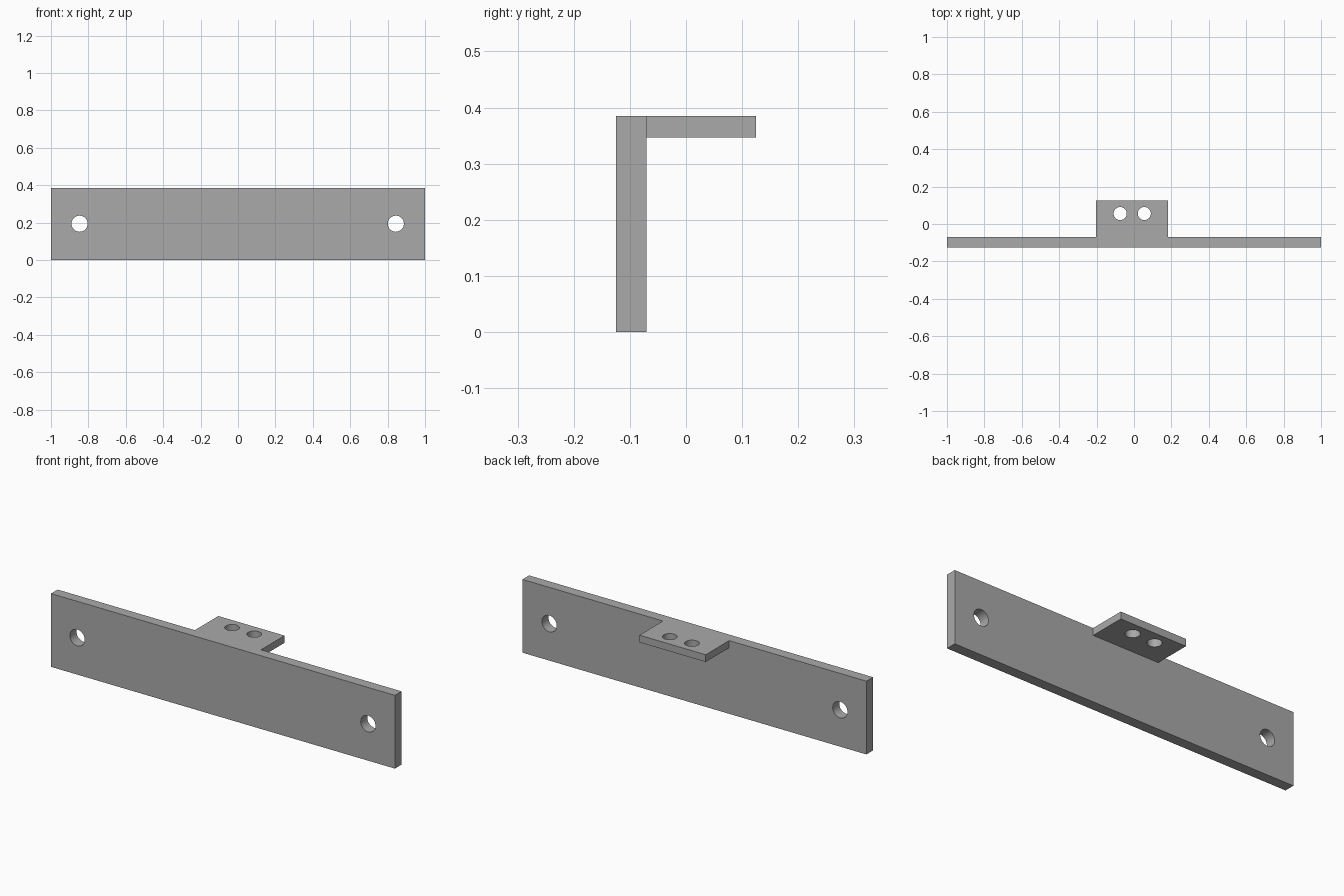
import bpy
import math

cube = bpy.data.objects.get("Cube")
if cube:
    bpy.data.objects.remove(cube, do_unlink=True)

GREY = (0.4, 0.4, 0.4, 1.0)
metal = bpy.data.materials.new("grey metal")
metal.use_nodes = True
metal.diffuse_color = GREY
metal.node_tree.nodes["Principled BSDF"].inputs["Base Color"].default_value = GREY


def box(name, low, high):
    """Axis-aligned box between two corners."""
    bpy.ops.mesh.primitive_cube_add(size=1)
    ob = bpy.context.object
    ob.name = name
    ob.location = [(a + b) / 2 for a, b in zip(low, high)]
    ob.scale = [b - a for a, b in zip(low, high)]
    bpy.ops.object.transform_apply(location=True, rotation=True, scale=True)
    ob.data.materials.append(metal)
    return ob


def drill(name, location, radius, tilt=0.0):
    """Round cutter for a through hole."""
    bpy.ops.mesh.primitive_cylinder_add(vertices=48, radius=radius, depth=0.2,
                                        location=location, rotation=(tilt, 0, 0))
    ob = bpy.context.object
    ob.name = name
    ob.hide_render = True
    ob.data.materials.append(metal)
    return ob


def combine(target, other, operation):
    """Apply a boolean and remove the helper."""
    mod = target.modifiers.new(operation.lower(), "BOOLEAN")
    mod.operation = operation
    mod.solver = "EXACT"
    mod.object = other
    bpy.ops.object.select_all(action="DESELECT")
    bpy.context.view_layer.objects.active = target
    target.select_set(True)
    bpy.ops.object.modifier_apply(modifier=mod.name)
    bpy.data.objects.remove(other, do_unlink=True)


TOP, FRONT, BACK = 0.385, -0.125, -0.07

# Upright plate with a tab joined flush to its top rear edge
bracket = box("mounting_bracket", (-1, FRONT, 0), (1, BACK, TOP))
tab = box("top_tab", (-0.202, -0.1, 0.347), (0.183, 0.125, TOP))
combine(bracket, tab, "UNION")

# Mounting holes through the plate
for x in (-0.847, 0.844):
    combine(bracket, drill("plate_hole", (x, -0.1, 0.194), 0.043, math.pi / 2), "DIFFERENCE")

# Paired holes through the tab
for x in (-0.074, 0.055):
    combine(bracket, drill("tab_hole", (x, 0.056, TOP), 0.035), "DIFFERENCE")

bpy.context.view_layer.objects.active = bracket
bracket.select_set(True)
bpy.ops.object.shade_smooth_by_angle(angle=math.radians(30))
